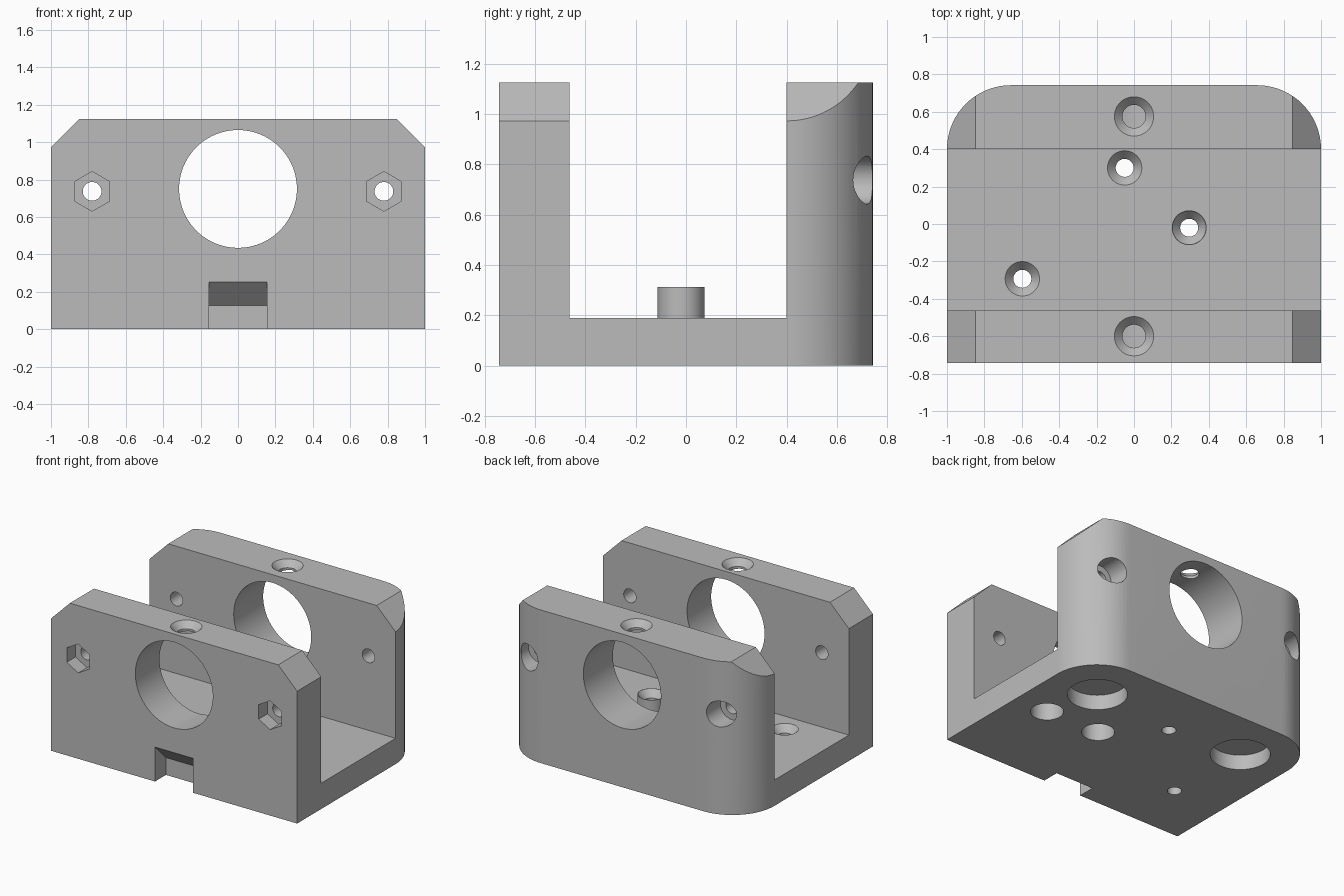
import bpy
import bmesh
from math import pi, sin, cos, radians

cube = bpy.data.objects.get("Cube")
if cube:
    bpy.data.objects.remove(cube)

grey = bpy.data.materials.new("plain_grey")
grey.use_nodes = True
COLOUR = (0.5, 0.5, 0.5, 1)
grey.diffuse_color = COLOUR
grey.node_tree.nodes["Principled BSDF"].inputs["Base Color"].default_value = COLOUR


def solid(name, axis, rings):
    """Closed solid skinned through (level, outline) rings along an axis."""
    place = {"x": lambda a, b, c: (c, a, b),
             "y": lambda a, b, c: (a, c, b),
             "z": lambda a, b, c: (a, b, c)}[axis]
    bm = bmesh.new()
    loops = [[bm.verts.new(place(a, b, c)) for a, b in pts] for c, pts in rings]
    bm.faces.new(loops[0])
    bm.faces.new(loops[-1])
    for low, high in zip(loops, loops[1:]):
        n = len(low)
        for i in range(n):
            j = (i + 1) % n
            bm.faces.new((low[i], low[j], high[j], high[i]))
    bmesh.ops.recalc_face_normals(bm, faces=bm.faces)
    mesh = bpy.data.meshes.new(name)
    bm.to_mesh(mesh)
    bm.free()
    mesh.materials.append(grey)
    obj = bpy.data.objects.new(name, mesh)
    bpy.context.collection.objects.link(obj)
    return obj


def prism(name, axis, pts, lo, hi):
    return solid(name, axis, [(lo, pts), (hi, pts)])


def turned(name, axis, centre, steps, sides=48):
    """Round or polygonal solid from (level, radius) steps."""
    def ring(r):
        return [(centre[0] + r * sin(2 * pi * i / sides),
                 centre[1] + r * cos(2 * pi * i / sides)) for i in range(sides)]
    return solid(name, axis, [(c, ring(r)) for c, r in steps])


def combine(target, tool, operation):
    mod = target.modifiers.new(tool.name, "BOOLEAN")
    mod.operation = operation
    mod.solver = "EXACT"
    mod.object = tool
    graph = bpy.context.evaluated_depsgraph_get()
    result = bpy.data.meshes.new_from_object(target.evaluated_get(graph))
    target.modifiers.clear()
    target.data = result
    bpy.data.objects.remove(tool)


HALF, BACK, TOP, FLOOR = 1.0, 0.742, 1.125, 0.19
CORNER, INNER = 0.342, 0.4

# U-shaped body: base with a front and a back wall
body = prism("bracket_body", "x",
             [(-BACK, 0), (BACK, 0), (BACK, TOP), (INNER, TOP), (INNER, FLOOR),
              (-0.462, FLOOR), (-0.462, TOP), (-BACK, TOP)], -HALF, HALF)

# Chamfered upper corners
combine(body, prism("wall_outline", "y",
                    [(-HALF, -0.1), (HALF, -0.1), (HALF, 0.972), (0.847, TOP),
                     (-0.847, TOP), (-HALF, 0.972)], -1, 1), "INTERSECT")

# Rounded rear corners
arc = [(HALF - CORNER + CORNER * cos(radians(a)), INNER + CORNER * sin(radians(a)))
       for a in range(0, 91, 5)]
plan = [(-HALF, -BACK), (HALF, -BACK)] + arc + [(-x, y) for x, y in reversed(arc)]
combine(body, prism("plan_outline", "z", plan, -0.1, 1.3), "INTERSECT")

# Raised boss on the floor
combine(body, turned("floor_boss", "z", (0.295, -0.02),
                     [(0.1, 0.093), (0.313, 0.093)]), "UNION")

cutters = [
    # Large bore through both walls
    turned("main_bore", "y", (0, 0.75), [(-1, 0.315), (1, 0.315)], 96),
    # Notch with a sloped roof under the front wall
    prism("front_notch", "x", [(-0.8, -0.1), (-0.615, -0.1), (-0.615, 0.127),
                               (-BACK, 0.253), (-0.8, 0.253)], -0.155, 0.155),
]

# Countersunk set-screw holes from the wall tops into the bore
for y in (0.575, -0.6):
    cutters.append(turned("top_screw_hole", "z", (0, y),
                          [(0.8, 0.062), (1.08, 0.062), (TOP, 0.105), (1.2, 0.105)]))

# Countersunk floor holes; the boss hole is counterbored below
for x, y, top, wide in ((-0.05, 0.3, FLOOR, 0.048), (-0.597, -0.293, FLOOR, 0.048),
                        (0.295, -0.02, 0.313, 0.11)):
    cutters.append(turned("floor_screw_hole", "z", (x, y),
                          [(-0.1, wide), (0.13, wide), (0.13, 0.048), (top - 0.05, 0.048),
                           (top, 0.09), (top + 0.02, 0.09)] if wide > 0.1 else
                          [(-0.1, wide), (top - 0.05, wide), (top, 0.092),
                           (top + 0.02, 0.092)]))

# Blind pocket underneath
cutters.append(turned("blind_pocket", "z", (0.73, -0.03), [(-0.1, 0.11), (0.13, 0.11)]))

for side in (-1, 1):
    # Round foot recesses, hex nut pockets and side bolt holes
    cutters.append(turned("foot_recess", "z", (side * 0.62, 0.36),
                          [(-0.1, 0.2), (0.11, 0.2)], 64))
    cutters.append(turned("nut_pocket", "y", (side * 0.78, 0.737),
                          [(-1, 0.106), (-0.64, 0.106)], 6))
    cutters.append(turned("bolt_hole", "y", (side * 0.78, 0.737),
                          [(-0.8, 0.05), (0.42, 0.05), (0.58, 0.05), (0.58, 0.095),
                           (1, 0.095)]))

for cutter in cutters:
    cutter.hide_render = True
    combine(body, cutter, "DIFFERENCE")

# Smooth curved walls, crisp edges
bpy.ops.object.select_all(action="DESELECT")
body.select_set(True)
bpy.context.view_layer.objects.active = body
bpy.ops.object.shade_smooth_by_angle(angle=radians(25))
